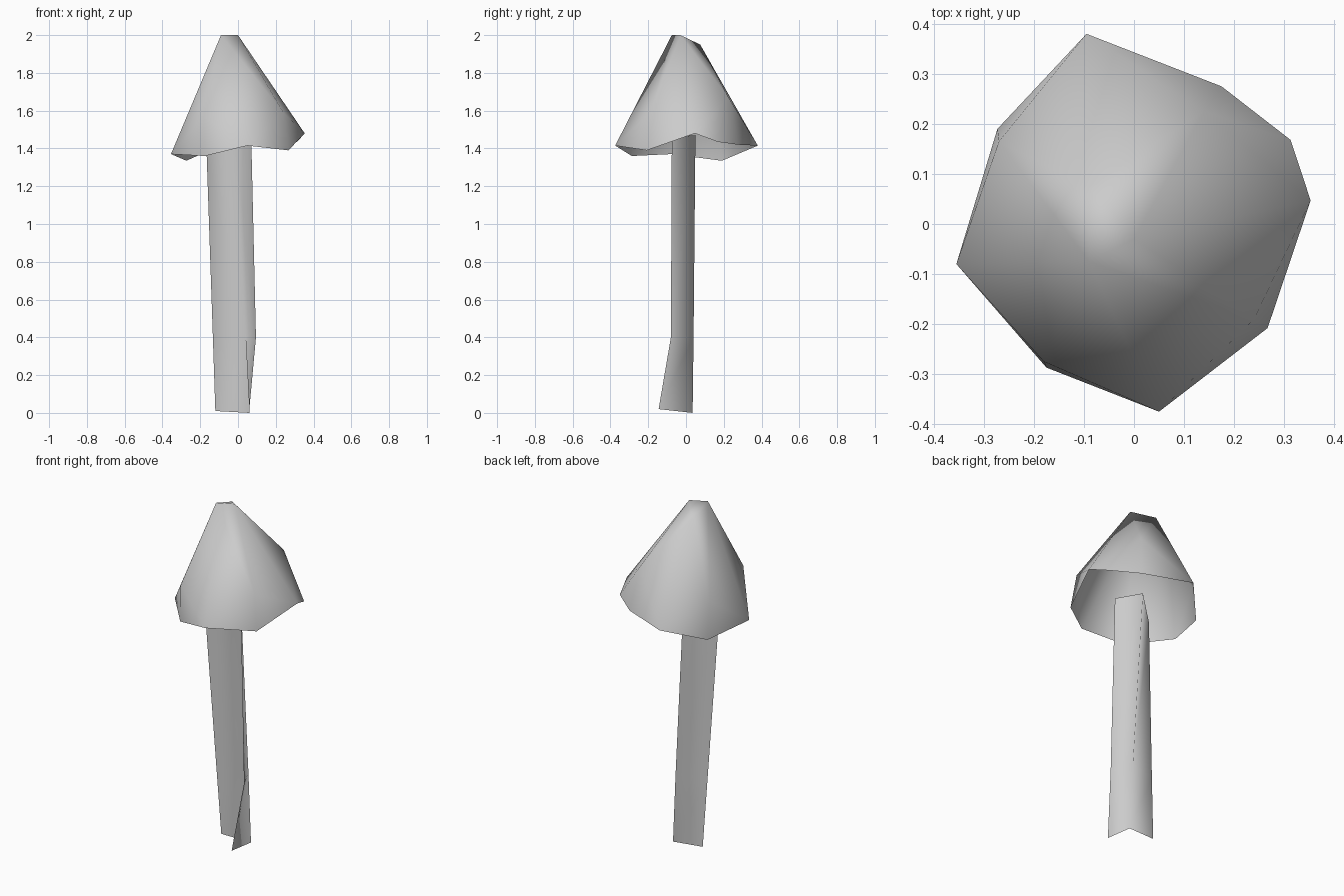
import bpy, bmesh

if "Cube" in bpy.data.objects:
    bpy.data.objects.remove(bpy.data.objects["Cube"])

grey = bpy.data.materials.new("plain grey")
grey.use_nodes = True
grey.diffuse_color = (0.6, 0.6, 0.6, 1)
grey.node_tree.nodes["Principled BSDF"].inputs["Base Color"].default_value = grey.diffuse_color


def finish(bm, name):
    """Turn a bmesh into a smooth-shaded grey object."""
    for face in bm.faces:
        face.smooth = True
    mesh = bpy.data.meshes.new(name)
    bm.to_mesh(mesh)
    bm.free()
    mesh.materials.append(grey)
    obj = bpy.data.objects.new(name, mesh)
    bpy.context.collection.objects.link(obj)
    return obj


# Mushroom cap: a faceted shell with a wavy rim, open below
rim = [(-.095, .38, 1.415), (.175, .275, 1.42), (.313, .168, 1.435),
       (.353, .047, 1.48), (.267, -.208, 1.39), (.05, -.375, 1.415),
       (-.175, -.287, 1.36), (-.355, -.08, 1.37), (-.273, .19, 1.335)]
shoulder = [(-.27, .165, 1.55), (.14, .225, 1.67), (.24, -.19, 1.59), (-.18, -.275, 1.57)]
crown = [(-.09, -.075, 2), (0, -.03, 2), (-.09, .075, 1.95)]

bm = bmesh.new()
rim_verts = {bm.verts.new(p) for p in rim}
for p in shoulder + crown:
    bm.verts.new(p)
bmesh.ops.convex_hull(bm, input=bm.verts[:])
bm.normal_update()
underside = [f for f in bm.faces if set(f.verts) <= rim_verts and f.normal.z < -0.3]
bmesh.ops.delete(bm, geom=underside, context='FACES')
finish(bm, "mushroom_cap")

# Stem: a sheet folded along its back edge, flared at the foot
sections = [[(-.12, .016, .01), (.06, .035, 0), (.06, -.145, .02)],
            [(-.133, -.01, .4), (.04, .04, .4), (.095, -.08, .4)],
            [(-.167, -.075, 1.4), (-.02, .05, 1.47), (.07, -.075, 1.46)]]
bm = bmesh.new()
rows = [[bm.verts.new(p) for p in row] for row in sections]
for low, high in zip(rows, rows[1:]):
    for i in range(2):
        bm.faces.new((low[i + 1], low[i], high[i], high[i + 1]))
finish(bm, "stem")
